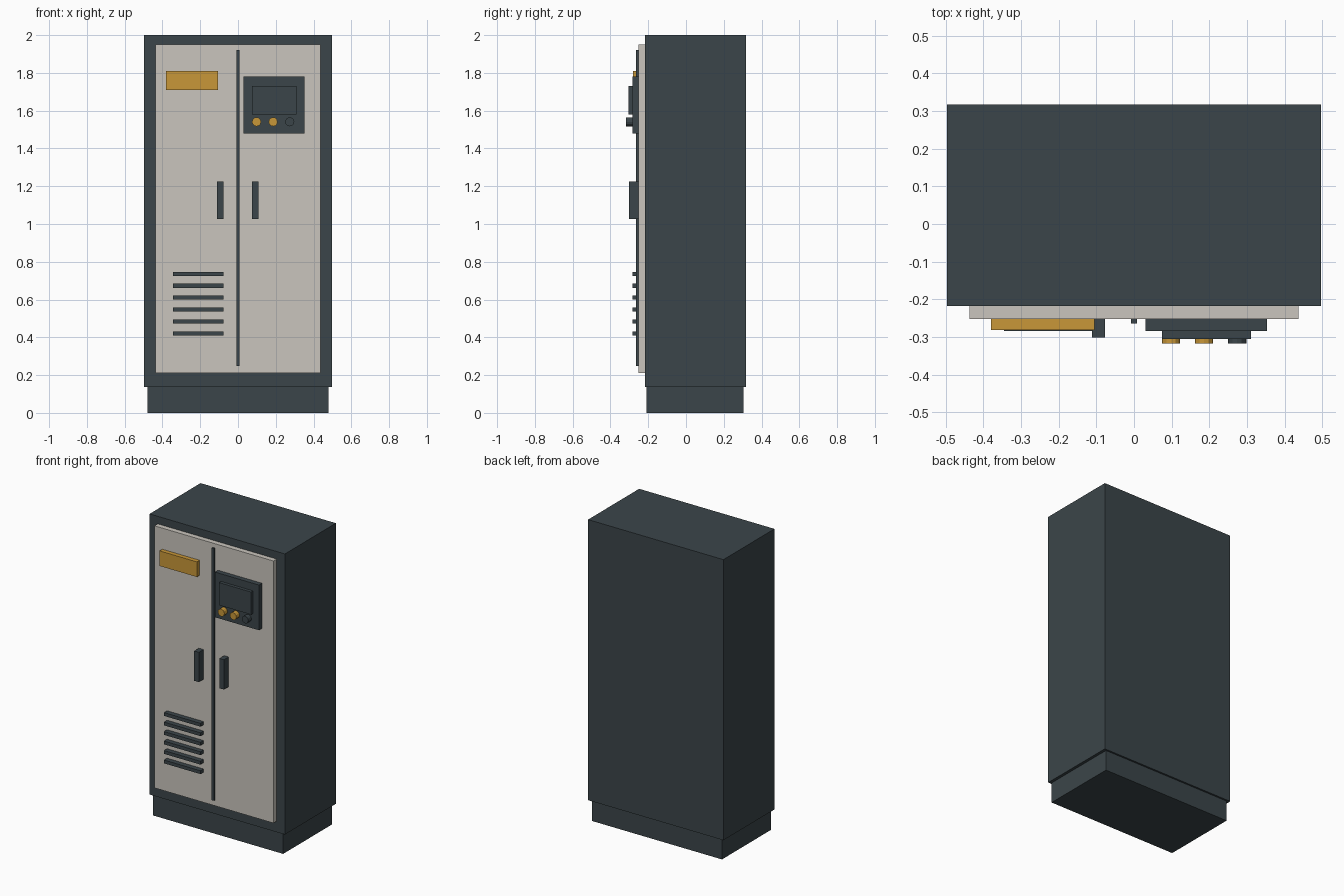
import bpy
import math

if "Cube" in bpy.data.objects:
    bpy.data.objects.remove(bpy.data.objects["Cube"], do_unlink=True)


def make_material(name, rgb):
    mat = bpy.data.materials.new(name)
    mat.use_nodes = True
    mat.diffuse_color = (*rgb, 1)
    mat.node_tree.nodes["Principled BSDF"].inputs["Base Color"].default_value = (*rgb, 1)
    return mat


slate = make_material("slate grey", (0.044, 0.06, 0.068))
cream = make_material("warm light grey", (0.59, 0.56, 0.51))
amber = make_material("amber", (0.58, 0.31, 0.04))

BODY_FRONT = -0.218
DOOR_FRONT = -0.252
PANEL_FRONT = -0.284


def box(name, x, y, z, mat):
    """Box spanning the given (low, high) ranges."""
    spans = (x, y, z)
    bpy.ops.mesh.primitive_cube_add(size=1, location=[(a + b) / 2 for a, b in spans])
    obj = bpy.context.object
    obj.name = name
    obj.scale = [b - a for a, b in spans]
    bpy.ops.object.transform_apply(location=False, rotation=False, scale=True)
    obj.data.materials.append(mat)
    return obj


# Cabinet shell and recessed plinth
box("plinth", (-0.478, 0.478), (-0.209, 0.305), (0, 0.137), slate)
box("cabinet_body", (-0.497, 0.497), (BODY_FRONT, 0.317), (0.137, 2), slate)

# Door slab with the seam strip down the middle
box("door_panel", (-0.437, 0.437), (DOOR_FRONT, BODY_FRONT), (0.21, 1.95), cream)
box("door_seam", (-0.008, 0.008), (-0.264, DOOR_FRONT), (0.248, 1.922), slate)

# Handles on both sides of the seam
for side, x in (("right", -0.094), ("left", 0.091)):
    box(side + "_handle", (x - 0.017, x + 0.017), (-0.301, DOOR_FRONT), (1.027, 1.225), slate)

# Blank sign plate
box("sign_plate", (-0.38, -0.105), (-0.281, DOOR_FRONT), (1.71, 1.81), amber)

# Ventilation slats
for i in range(6):
    z = 0.421 + i * 0.063
    box(f"vent_slat_{i + 1}", (-0.345, -0.077), (-0.284, DOOR_FRONT), (z - 0.011, z + 0.011), slate)

# Control panel with raised screen
box("control_panel", (0.03, 0.353), (PANEL_FRONT, DOOR_FRONT), (1.48, 1.78), slate)
box("screen", (0.074, 0.31), (-0.305, PANEL_FRONT), (1.58, 1.73), slate)

# Row of push buttons
for i, mat in enumerate((amber, amber, slate)):
    bpy.ops.mesh.primitive_cylinder_add(
        vertices=12, radius=0.024, depth=0.033,
        location=(0.098 + i * 0.088, PANEL_FRONT - 0.0165, 1.541),
        rotation=(math.pi / 2, 0, 0))
    button = bpy.context.object
    button.name = f"button_{i + 1}"
    button.data.materials.append(mat)
